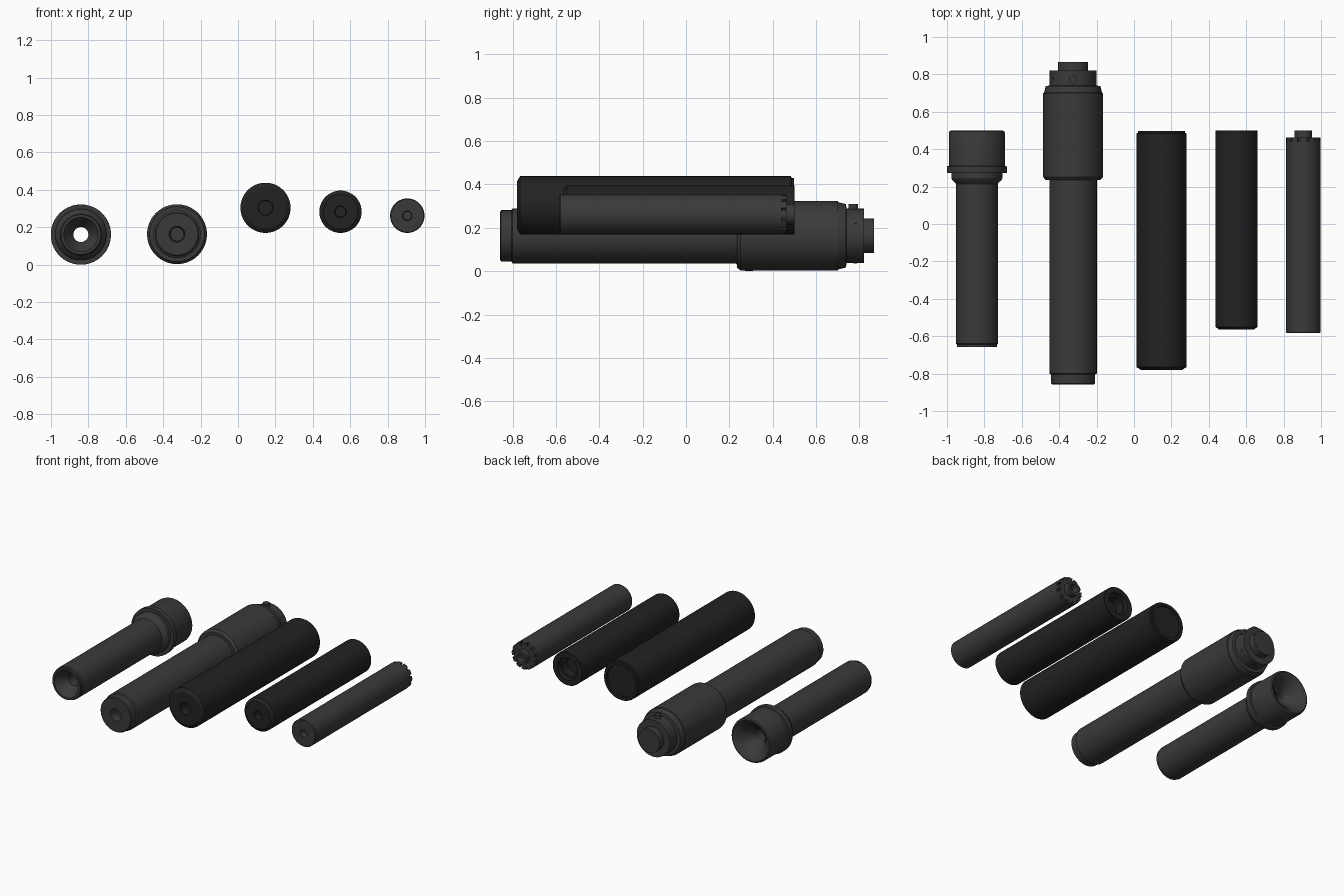
import bpy, bmesh, math
from mathutils import Vector

if "Cube" in bpy.data.objects:
    bpy.data.objects.remove(bpy.data.objects["Cube"])


def material(name, v):
    m = bpy.data.materials.new(name)
    m.diffuse_color = (v, v, v, 1)
    m.use_nodes = True
    m.node_tree.nodes["Principled BSDF"].inputs["Base Color"].default_value = m.diffuse_color
    return m


GREY = material("dark_grey", 0.042)
BLACK = material("matte_black", 0.016)
SEG = 64


def finish(name, bm, mat):
    bmesh.ops.recalc_face_normals(bm, faces=bm.faces)
    me = bpy.data.meshes.new(name)
    bm.to_mesh(me)
    bm.free()
    me.materials.append(mat)
    me.shade_smooth()
    me.set_sharp_from_angle(angle=math.radians(25))
    ob = bpy.data.objects.new(name, me)
    bpy.context.collection.objects.link(ob)
    return ob


def lathe(name, cx, cz, profile, mat, closed=False):
    """Revolve (radius, y) points about an axis parallel to y."""
    bm = bmesh.new()
    rings = []
    for r, y in profile:
        if r == 0:
            rings.append([bm.verts.new((cx, y, cz))] * SEG)
        else:
            rings.append([bm.verts.new((cx + r * math.cos(2 * math.pi * i / SEG), y,
                                        cz + r * math.sin(2 * math.pi * i / SEG)))
                          for i in range(SEG)])
    pairs = list(zip(rings, rings[1:]))
    if closed:
        pairs.append((rings[-1], rings[0]))
    for a, b in pairs:
        for i in range(SEG):
            j = (i + 1) % SEG
            bm.faces.new(list(dict.fromkeys((a[i], a[j], b[j], b[i]))))
    return finish(name, bm, mat)


def stud(name, base, direction, radius, height, mat):
    """Small round stud pointing along a direction."""
    bm = bmesh.new()
    d = Vector(direction).normalized()
    mtx = d.to_track_quat('Z', 'Y').to_matrix().to_4x4()
    mtx.translation = Vector(base) + d * height / 2
    bmesh.ops.create_cone(bm, cap_ends=True, segments=20, radius1=radius,
                          radius2=radius, depth=height, matrix=mtx)
    return finish(name, bm, mat)


# Flared tube with a bore all the way through and a funnel at each end
lathe("flared_tube", -0.84, 0.161, [
    (0.04, -0.58), (0.055, -0.60), (0.085, -0.645), (0.092, -0.657),
    (0.107, -0.657), (0.107, -0.645), (0.112, -0.64), (0.112, 0.215),
    (0.117, 0.222), (0.132, 0.235), (0.137, 0.245), (0.137, 0.273),
    (0.160, 0.273), (0.161, 0.285), (0.160, 0.308), (0.15, 0.31),
    (0.15, 0.485), (0.147, 0.495), (0.138, 0.50), (0.12, 0.492),
    (0.09, 0.465), (0.06, 0.43), (0.04, 0.40)], GREY, closed=True)

# Long stepped tube with a thick sleeve and end boss
CX, CZ = -0.326, 0.163
lathe("stepped_tube", CX, CZ, [
    (0, -0.80), (0.036, -0.80), (0.042, -0.857), (0.112, -0.857),
    (0.118, -0.852), (0.118, -0.805), (0.127, -0.80), (0.127, 0.235),
    (0.147, 0.235), (0.16, 0.252), (0.16, 0.70), (0.155, 0.702),
    (0.146, 0.738), (0.125, 0.74), (0.125, 0.82), (0.08, 0.82),
    (0.08, 0.867), (0, 0.867)], GREY)
stud("sleeve_button", (CX, 0.772, CZ + 0.115), (0, 0, 1), 0.022, 0.032, GREY)
for k in range(1, 6):
    a = math.radians(90 + 60 * k)
    d = Vector((math.cos(a), 0, math.sin(a)))
    stud(f"collar_pin_{k}", Vector((CX, 0.78, CZ)) + d * 0.12, d, 0.008, 0.007, GREY)

# Thick black tube with a chamfered front and a recessed back
lathe("thick_black_tube", 0.147, 0.304, [
    (0, -0.72), (0.038, -0.72), (0.040, -0.78), (0.110, -0.78),
    (0.134, -0.765), (0.134, 0.484), (0.126, 0.487), (0.126, 0.497),
    (0.108, 0.497), (0.106, 0.485), (0, 0.485)], BLACK)

# Medium black tube with a stepped socket at the back
lathe("medium_black_tube", 0.548, 0.283, [
    (0, -0.52), (0.028, -0.52), (0.031, -0.565), (0.092, -0.565),
    (0.113, -0.55), (0.113, 0.498), (0.111, 0.50), (0.076, 0.50),
    (0.072, 0.475), (0.058, 0.475), (0.055, 0.42), (0, 0.42)], BLACK)

# Slim tube with a notched collar and small end boss
SX, SZ = 0.905, 0.262
lathe("slim_tube", SX, SZ, [
    (0, -0.54), (0.023, -0.54), (0.026, -0.583), (0.088, -0.583),
    (0.092, -0.579), (0.092, 0.44), (0.076, 0.442), (0.076, 0.462),
    (0.047, 0.462), (0.047, 0.50), (0.028, 0.50), (0.025, 0.46),
    (0, 0.46)], GREY)

# Collar teeth: one ring of wedge blocks
bm = bmesh.new()
TEETH = 12
for k in range(TEETH):
    a0 = 2 * math.pi * k / TEETH
    v = []
    for y in (0.435, 0.463):
        for r, f in ((0.07, -1), (0.091, -1), (0.092, 0), (0.091, 1), (0.07, 1)):
            a = a0 + f * 0.19
            v.append(bm.verts.new((SX + r * math.cos(a), y, SZ + r * math.sin(a))))
    bm.faces.new(v[:5])
    bm.faces.new(v[5:])
    for i in range(5):
        j = (i + 1) % 5
        bm.faces.new((v[i], v[j], v[j + 5], v[i + 5]))
finish("collar_teeth", bm, GREY)
